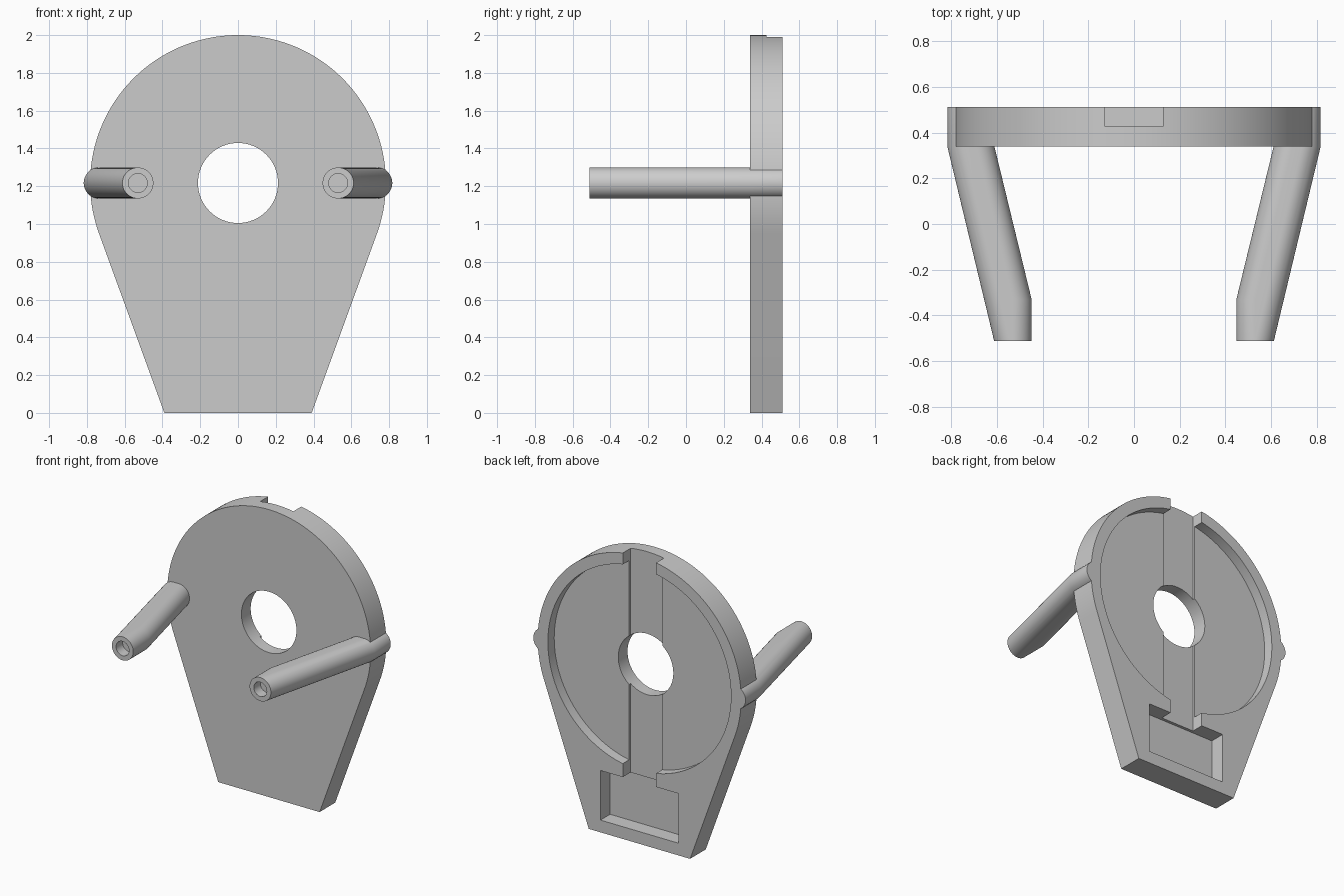
import bpy, bmesh, math
from mathutils import Vector

if "Cube" in bpy.data.objects:
    bpy.data.objects.remove(bpy.data.objects["Cube"])

CZ, R = 1.217, 0.783            # disc centre height and radius
Y0, Y1 = 0.34, 0.512            # plate front and back

grey = bpy.data.materials.new("plain_grey")
grey.diffuse_color = (0.6, 0.6, 0.6, 1)
grey.use_nodes = True
grey.node_tree.nodes["Principled BSDF"].inputs["Base Color"].default_value = grey.diffuse_color


def finish(name, bm):
    bmesh.ops.recalc_face_normals(bm, faces=bm.faces)
    me = bpy.data.meshes.new(name)
    bm.to_mesh(me)
    bm.free()
    me.materials.append(grey)
    ob = bpy.data.objects.new(name, me)
    bpy.context.collection.objects.link(ob)
    return ob


def prism(name, pts, y0, y1):
    """Extrude an (x, z) outline from y0 to y1."""
    bm = bmesh.new()
    face = bm.faces.new([bm.verts.new((x, y0, z)) for x, z in pts])
    ext = bmesh.ops.extrude_face_region(bm, geom=[face])
    verts = [v for v in ext["geom"] if isinstance(v, bmesh.types.BMVert)]
    bmesh.ops.translate(bm, verts=verts, vec=(0, y1 - y0, 0))
    return finish(name, bm)


def circle(cx, r, n):
    return [(cx + r * math.cos(2 * math.pi * i / n),
             CZ + r * math.sin(2 * math.pi * i / n)) for i in range(n)]


def rect(x, z0, z1):
    return [(-x, z0), (x, z0), (x, z1), (-x, z1)]


def boolean(target, tool, op):
    tool.hide_render = True
    mod = target.modifiers.new(tool.name, 'BOOLEAN')
    mod.operation, mod.solver, mod.object = op, 'EXACT', tool
    bpy.context.view_layer.objects.active = target
    bpy.ops.object.modifier_apply(modifier=mod.name)
    bpy.data.objects.remove(tool)


# Plate: round top with straight sides tangent to the disc
foot = 0.39
dist = math.hypot(foot, CZ)
start = math.atan2(-CZ, foot) + math.acos(R / dist)
N = 96
outline = [(-foot, 0), (foot, 0)]
for i in range(N + 1):
    a = start + (math.pi - 2 * start) * i / N
    outline.append((R * math.cos(a), CZ + R * math.sin(a)))
plate = prism("backplate_with_pegs", outline, Y0, Y1)

# Pegs: hull of a front stub and a rear stub set further out
for s in (-1, 1):
    bm = bmesh.new()
    for cx, y in ((0.53, -0.512), (0.53, -0.33), (0.735, Y0), (0.735, Y1)):
        for x, z in circle(s * cx, 0.082, 48):
            bm.verts.new((x, y, z))
    res = bmesh.ops.convex_hull(bm, input=bm.verts)
    loose = [v for v in bm.verts if not v.link_faces]
    bmesh.ops.delete(bm, geom=loose, context='VERTS')
    bmesh.ops.dissolve_limit(bm, angle_limit=0.002, verts=bm.verts, edges=bm.edges)
    boolean(plate, finish("peg", bm), 'UNION')

# Blind holes in the peg tips
for s in (-1, 1):
    boolean(plate, prism("tip_hole", circle(s * 0.53, 0.05, 32), -0.6, -0.44), 'DIFFERENCE')

# Rear recess, vertical slot, lower pocket and centre hole
boolean(plate, prism("round_recess", circle(0, 0.705, 96), Y1 - 0.07, 0.7), 'DIFFERENCE')
boolean(plate, prism("cable_slot", rect(0.128, 0.3, 2.2), Y1 - 0.086, 0.7), 'DIFFERENCE')
boolean(plate, prism("lower_pocket", rect(0.30, 0.085, 0.43), Y1 - 0.106, 0.7), 'DIFFERENCE')
boolean(plate, prism("centre_hole", circle(0, 0.212, 64), 0, 0.8), 'DIFFERENCE')

# Smooth the round walls, keep the edges crisp
bpy.ops.object.select_all(action='DESELECT')
plate.select_set(True)
bpy.context.view_layer.objects.active = plate
bpy.ops.object.shade_smooth_by_angle(angle=math.radians(30))
